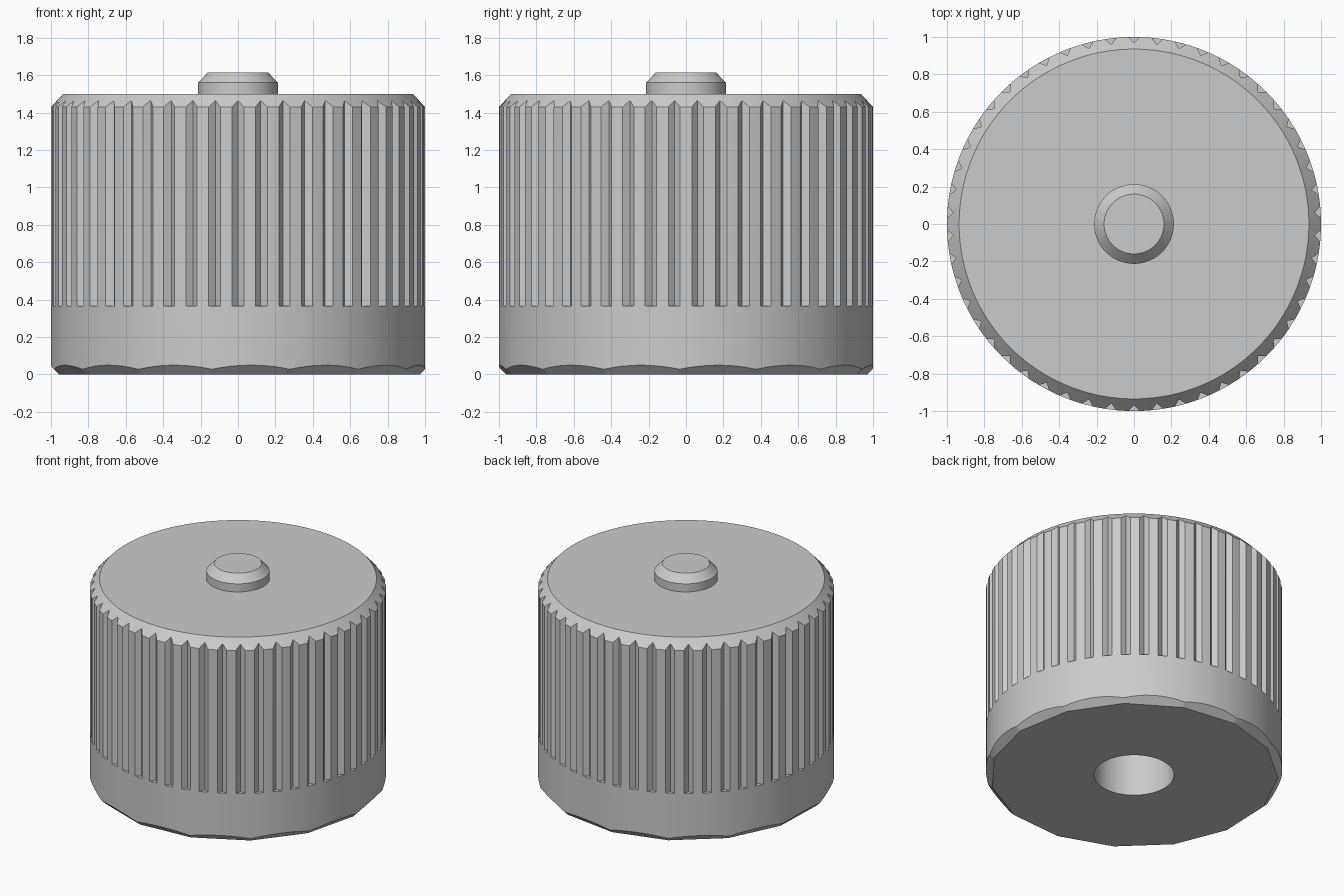
import bpy, bmesh
from math import cos, sin, pi, radians
from mathutils import Vector

if "Cube" in bpy.data.objects:
    bpy.data.objects.remove(bpy.data.objects["Cube"])

grey = bpy.data.materials.new("plain grey")
grey.use_nodes = True
grey.diffuse_color = (0.6, 0.6, 0.6, 1)
grey.node_tree.nodes["Principled BSDF"].inputs["Base Color"].default_value = (0.6, 0.6, 0.6, 1)

GROOVES = 50
STEPS = 4 * GROOVES       # columns: groove centre, edge, land, edge
DEPTH = 0.032
FACETS = 15               # flats of the bottom chamfer


def lathe(bm, row_of, steps):
    """Spin a profile; row_of(i) lists (radius, height) for column i."""
    columns = []
    for i in range(steps):
        a = 2 * pi * i / steps - pi / 2
        columns.append([bm.verts.new((r * cos(a), r * sin(a), z)) for r, z in row_of(i)])
    for i, col in enumerate(columns):
        nxt = columns[(i + 1) % steps]
        for k in range(len(col) - 1):
            bm.faces.new((col[k], nxt[k], nxt[k + 1], col[k + 1]))
    # flat caps on both ends of the profile
    bm.faces.new([c[-1] for c in columns])
    bm.faces.new([c[0] for c in reversed(columns)])
    bmesh.ops.remove_doubles(bm, verts=bm.verts[:], dist=0.0005)


def finish(bm, name):
    bmesh.ops.recalc_face_normals(bm, faces=bm.faces[:])
    mesh = bpy.data.meshes.new(name)
    bm.to_mesh(mesh)
    bm.free()
    mesh.materials.append(grey)
    obj = bpy.data.objects.new(name, mesh)
    bpy.context.collection.objects.link(obj)
    bpy.ops.object.select_all(action="DESELECT")
    obj.select_set(True)
    bpy.context.view_layer.objects.active = obj
    bpy.ops.object.shade_smooth_by_angle(angle=radians(20))


# Knob body: blind bore, plain skirt, V grooves and top bevel
def body_row(i):
    d = DEPTH if i % 4 == 0 else 0
    return [(0.27, 1.0), (0.27, 0), (1, 0), (1, 0.365), (1 - d, 0.365),
            (1 - d, 1.43 + d * 1.07), (0.935, 1.5)]


body = bmesh.new()
lathe(body, body_row, STEPS)

# Flat chamfers around the bottom edge
apothem = 0.972 * cos(pi / FACETS)
for k in range(FACETS):
    a = radians(-98) + (k + 0.5) * 2 * pi / FACETS
    c, s = cos(a), sin(a)
    geom = body.verts[:] + body.edges[:] + body.faces[:]
    cut = bmesh.ops.bisect_plane(body, geom=geom, plane_co=Vector((apothem * c, apothem * s, 0)),
                                 plane_no=Vector((c, s, -1)).normalized(), clear_outer=True)
    rim = [e for e in cut["geom_cut"] if isinstance(e, bmesh.types.BMEdge)]
    bmesh.ops.edgenet_fill(body, edges=rim)
finish(body, "knob_body")

# Bevelled button on the top
button = bmesh.new()
lathe(button, lambda i: [(0.213, 1.5), (0.213, 1.56), (0.16, 1.615)], 64)
finish(button, "top_button")
